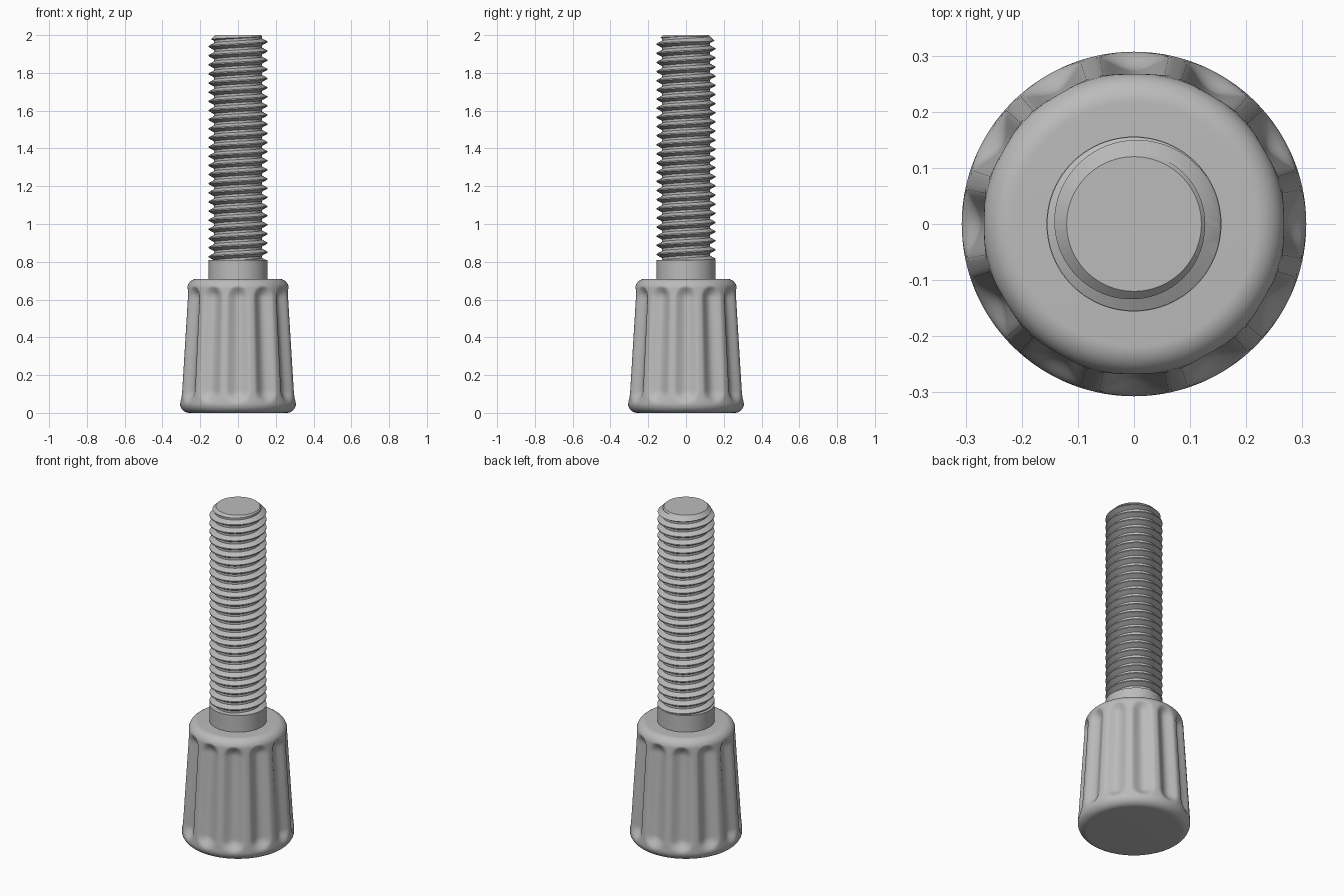
import bpy, bmesh, math
from mathutils import Vector

cube = bpy.data.objects.get("Cube")
if cube:
    bpy.data.objects.remove(cube, do_unlink=True)

grey = bpy.data.materials.new("mid_grey")
grey.use_nodes = True
grey.diffuse_color = (0.5, 0.5, 0.5, 1)
grey.node_tree.nodes["Principled BSDF"].inputs["Base Color"].default_value = (0.5, 0.5, 0.5, 1)


def finish(bm, name):
    bmesh.ops.recalc_face_normals(bm, faces=bm.faces)
    mesh = bpy.data.meshes.new(name)
    bm.to_mesh(mesh)
    bm.free()
    mesh.materials.append(grey)
    obj = bpy.data.objects.new(name, mesh)
    bpy.context.collection.objects.link(obj)
    return obj


def smooth(obj, degrees):
    bpy.ops.object.select_all(action='DESELECT')
    obj.select_set(True)
    bpy.context.view_layer.objects.active = obj
    bpy.ops.object.shade_smooth_by_angle(angle=math.radians(degrees))


def lathe(name, profile, segments, cut=lambda angle, z: 0):
    """Closed turned solid; cut() lowers the radius at an angle and height."""
    bm = bmesh.new()
    rings = []
    for r, z in profile:
        ring = []
        for i in range(segments):
            a = math.tau * i / segments
            rr = r - cut(a, z)
            ring.append(bm.verts.new((rr * math.cos(a), rr * math.sin(a), z)))
        rings.append(ring)
    for low, high in zip(rings, rings[1:]):
        for i in range(segments):
            k = (i + 1) % segments
            bm.faces.new((low[i], low[k], high[k], high[i]))
    bm.faces.new(rings[0][::-1])
    bm.faces.new(rings[-1])
    return finish(bm, name)


def arc(cr, cz, radius, start, end, steps):
    angles = [math.radians(start + (end - start) * i / steps) for i in range(steps + 1)]
    return [(cr + radius * math.cos(a), cz + radius * math.sin(a)) for a in angles]


# Tapered grip with twelve round-ended flutes
FLUTES, WIDTH, DEPTH = 12, 0.062, 0.03


def flute(angle, z):
    pitch = math.tau / FLUTES
    off = (angle + pitch / 2) % pitch - pitch / 2
    along = max(0.115 - z, 0, z - 0.61)
    d = math.hypot(off * 0.285, along) / WIDTH
    return DEPTH * (1 - d * d) ** 1.5 if d < 1 else 0


bottom = arc(0.257, 0.05, 0.05, -90, 0, 10)
top = arc(0.217, 0.658, 0.052, 0, 90, 12)
side = [(0.307 - 0.038 * t / 48, 0.05 + 0.608 * t / 48) for t in range(1, 48)]
grip = lathe("grip", bottom + side + top, FLUTES * 18, flute)
smooth(grip, 40)

# Plain collar
collar = lathe("collar", [(0.156, 0.70), (0.156, 0.81)], 96)
smooth(collar, 40)

# Right-hand threaded rod
PITCH, SEGS, TURNS = 0.0484, 72, 29
START = 1.964 - 26 * PITCH
tooth = [(-0.003, 0.155), (0.003, 0.155), (0.0182, 0.127), (PITCH - 0.0182, 0.127)]
bm = bmesh.new()
grid = []
for i in range(SEGS):
    a = math.tau * i / SEGS
    column = []
    for j in range(4 * TURNS + 1):
        dz, r = tooth[j % 4]
        z = START + dz + PITCH * (j // 4 + i / SEGS)
        column.append(bm.verts.new((r * math.cos(a), r * math.sin(a), z)))
    grid.append(column)
grid.append(grid[0][4:])
for left, right in zip(grid, grid[1:]):
    for j in range(min(len(left), len(right)) - 1):
        bm.faces.new((left[j], right[j], right[j + 1], left[j + 1]))

# Trim the rod ends flat and cap them
for height, direction in ((0.78, -1), (2.06, 1)):
    cut = bmesh.ops.bisect_plane(bm, geom=bm.verts[:] + bm.edges[:] + bm.faces[:],
                                 plane_co=Vector((0, 0, height)),
                                 plane_no=Vector((0, 0, direction)), clear_outer=True)
    rim = [e for e in cut["geom_cut"] if isinstance(e, bmesh.types.BMEdge)]
    bmesh.ops.edgeloop_fill(bm, edges=rim)
rod = finish(bm, "threaded_rod")

# Chamfer the rod tip
envelope = lathe("tip_envelope", [(0.2, 0.75), (0.2, 1.92), (0.12, 2.0)], 96)
mod = rod.modifiers.new("tip_chamfer", 'BOOLEAN')
mod.operation = 'INTERSECT'
mod.solver = 'EXACT'
mod.object = envelope
smooth(rod, 30)
bpy.ops.object.modifier_apply(modifier=mod.name)
smooth(rod, 30)
bpy.data.objects.remove(envelope, do_unlink=True)
